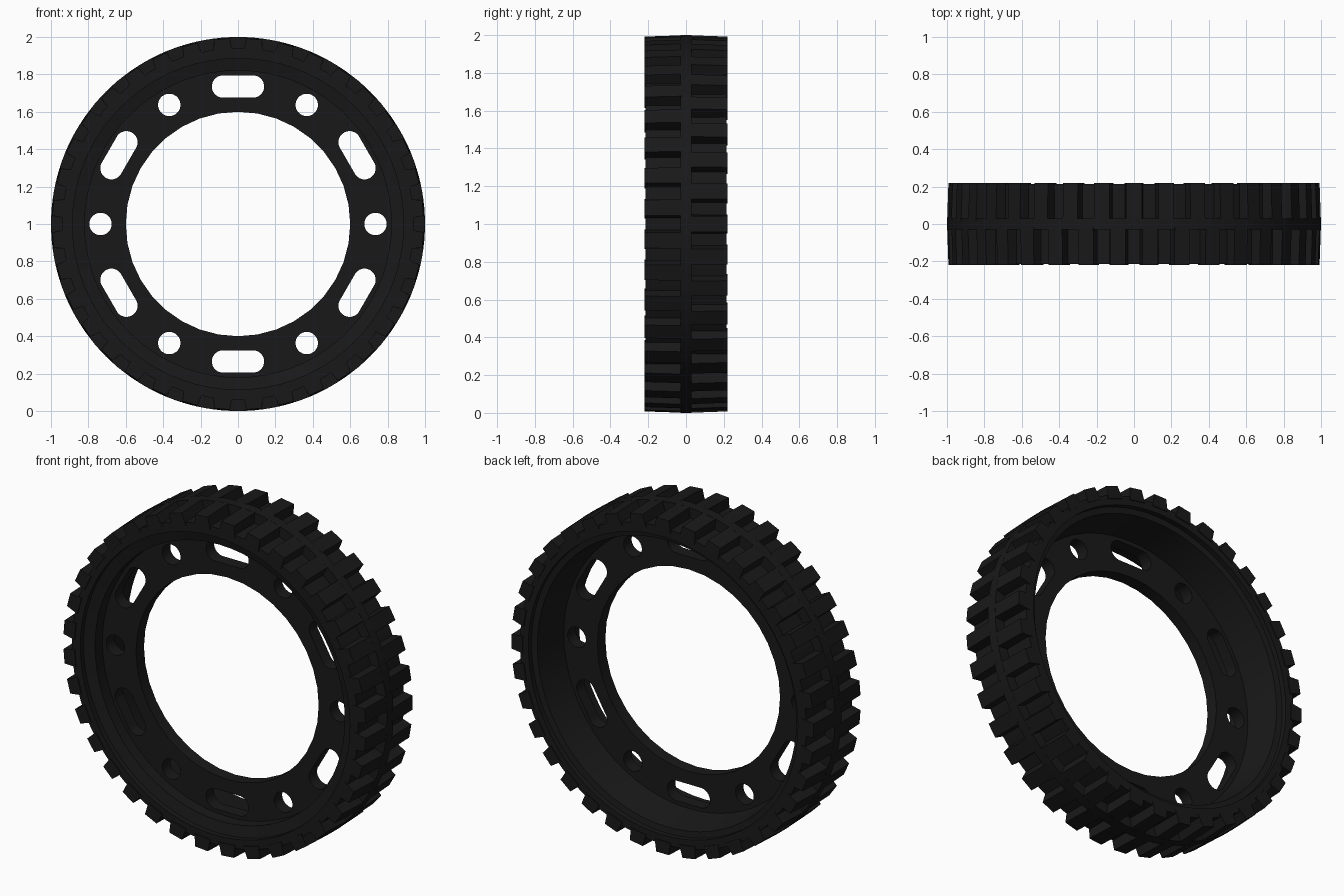
import bpy, bmesh
from math import sin, cos, pi, radians

if "Cube" in bpy.data.objects:
    bpy.data.objects.remove(bpy.data.objects["Cube"])

SEG, LUGS = 72, 36
rubber = bpy.data.materials.new("black_rubber")
rubber.diffuse_color = (0.0095, 0.0095, 0.0095, 1)
rubber.use_nodes = True
rubber.node_tree.nodes["Principled BSDF"].inputs["Base Color"].default_value = rubber.diffuse_color


def polar(r, a, y):
    """Point on the wheel: angle 0 is the top, axle along y."""
    return (r * sin(a), y, 1 + r * cos(a))


def finish(bm, name):
    bmesh.ops.recalc_face_normals(bm, faces=bm.faces[:])
    me = bpy.data.meshes.new(name)
    bm.to_mesh(me)
    bm.free()
    ob = bpy.data.objects.new(name, me)
    bpy.context.collection.objects.link(ob)
    me.materials.append(rubber)
    return ob


# Tyre carcass with flange, stepped sidewalls and centre tread band: (radius, y)
section = [(0.60, -0.10), (0.82, -0.10), (0.82, -0.17), (0.885, -0.185), (0.885, -0.215),
           (0.94, -0.215), (0.94, -0.03), (1.0, -0.03), (1.0, 0.03), (0.94, 0.03),
           (0.94, 0.215), (0.885, 0.215), (0.885, 0.185), (0.85, 0.18), (0.82, -0.025),
           (0.60, -0.025)]
bm = bmesh.new()
rings = []
for i in range(SEG):
    ring = []
    for r, y in section:
        # bore has half as many sides as the rest
        rr = r * cos(2 * pi / SEG) if r < 0.7 and i % 2 else r
        ring.append(bm.verts.new(polar(rr, 2 * pi * i / SEG, y)))
    rings.append(ring)
n = len(section)
for i in range(SEG):
    a, b = rings[i], rings[(i + 1) % SEG]
    for j in range(n):
        k = (j + 1) % n
        bm.faces.new((a[j], a[k], b[k], b[j]))
carcass = finish(bm, "tyre_carcass")

# Cutters: six slots alternating with six round holes
bm = bmesh.new()
for i in range(12):
    ang = i * pi / 6
    half = 0.08 if i % 2 == 0 else 0.0
    outline = []
    for k in range(24):
        t = 2 * pi * (k + 0.5) / 24
        u = 0.06 * cos(t) + (half if cos(t) > 0 else -half)
        v = 0.735 + 0.06 * sin(t)
        outline.append((u * cos(ang) + v * sin(ang), 1 - u * sin(ang) + v * cos(ang)))
    lo = [bm.verts.new((x, -0.3, z)) for x, z in outline]
    hi = [bm.verts.new((x, 0.3, z)) for x, z in outline]
    bm.faces.new(lo)
    bm.faces.new(hi[::-1])
    for k in range(24):
        m = (k + 1) % 24
        bm.faces.new((lo[k], hi[k], hi[m], lo[m]))
cutter = finish(bm, "hole_cutter")
cutter.hide_render = True

mod = carcass.modifiers.new("holes", 'BOOLEAN')
mod.operation = 'DIFFERENCE'
mod.solver = 'EXACT'
mod.object = cutter
bpy.context.view_layer.objects.active = carcass
carcass.select_set(True)
bpy.ops.object.modifier_apply(modifier=mod.name)
bpy.data.objects.remove(cutter)
bpy.ops.object.shade_smooth_by_angle(angle=radians(25))


# Tread: two staggered rows of tapered lugs joined to the centre band
def lug_row(name, side, phase):
    bm = bmesh.new()
    for i in range(LUGS):
        c = 2 * pi * (i + phase) / LUGS
        ends = []
        for y, top in ((0.02, 1.0), (0.22, 0.993)):
            corners = [(0.92, -0.056), (top, -0.042), (top, 0.042), (0.92, 0.056)]
            ends.append([bm.verts.new(polar(r, c + d, side * y)) for r, d in corners])
        p, q = ends
        bm.faces.new(p)
        bm.faces.new(q[::-1])
        for k in range(4):
            m = (k + 1) % 4
            bm.faces.new((p[k], q[k], q[m], p[m]))
    return finish(bm, name)


lug_row("front_tread_lugs", -1, 0.5)
lug_row("back_tread_lugs", 1, 0.0)
